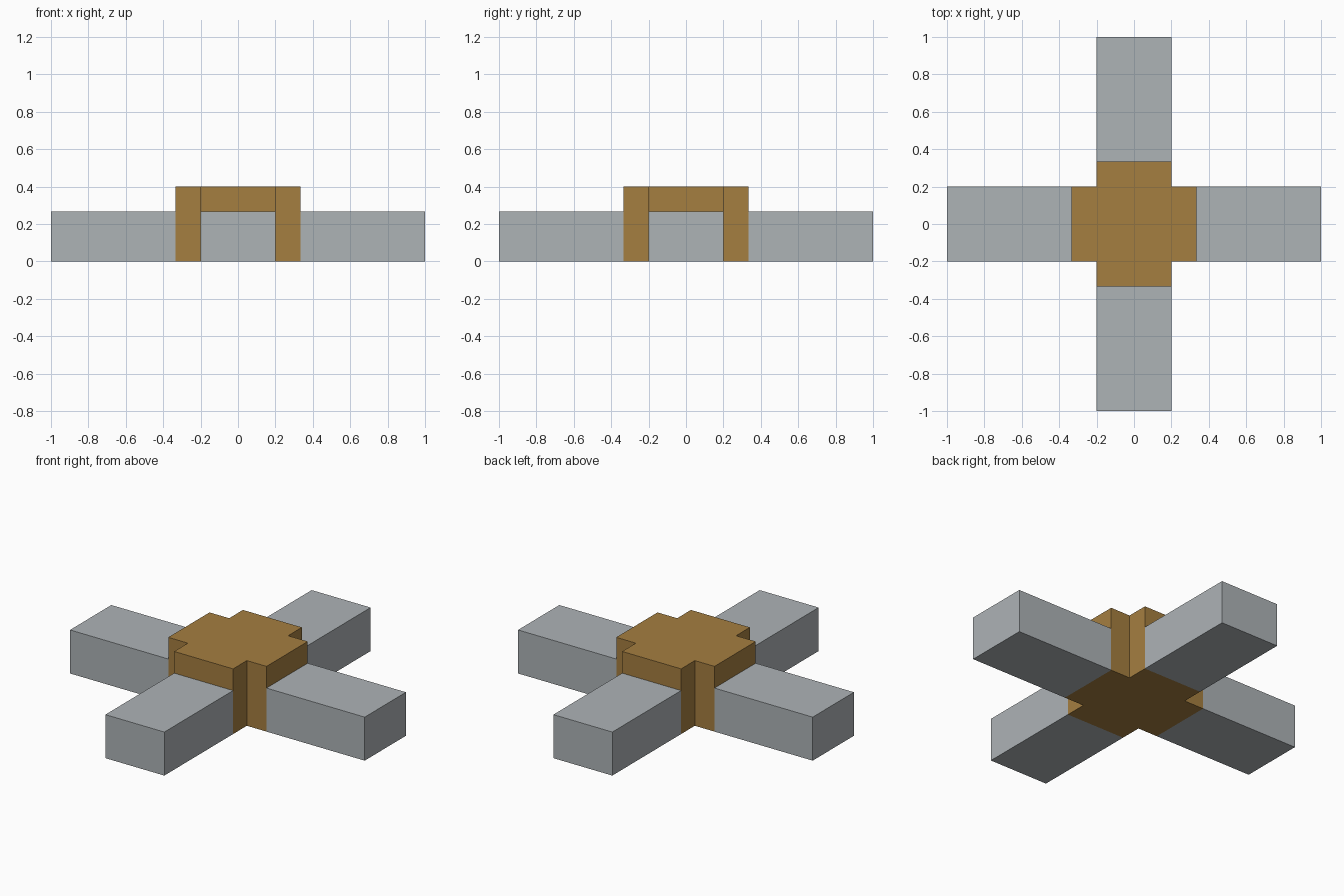
import bpy, bmesh, math
from mathutils import Matrix

cube = bpy.data.objects.get("Cube")
if cube:
    bpy.data.objects.remove(cube, do_unlink=True)

HALF = 0.2        # half width of every arm
HUB = 1 / 3       # reach of the hub
HUB_H = 0.4
ARM_H = 0.267


def material(name, rgb):
    m = bpy.data.materials.new(name)
    m.use_nodes = True
    m.diffuse_color = (*rgb, 1)
    m.node_tree.nodes["Principled BSDF"].inputs["Base Color"].default_value = (*rgb, 1)
    return m


def prism(name, outline, height, mat, turn=0.0, open_end=False):
    """Extrude a flat outline upward from the ground, then turn it about z."""
    bm = bmesh.new()
    base = bm.faces.new([bm.verts.new((x, y, 0)) for x, y in outline])
    ext = bmesh.ops.extrude_face_region(bm, geom=[base], use_keep_orig=True)
    top = [v for v in ext["geom"] if isinstance(v, bmesh.types.BMVert)]
    bmesh.ops.translate(bm, verts=top, vec=(0, 0, height))
    bmesh.ops.recalc_face_normals(bm, faces=bm.faces[:])
    if open_end:  # the inner end butts against the hub
        inner = [f for f in bm.faces if f.normal.x < -0.9]
        bmesh.ops.delete(bm, geom=inner, context='FACES')
    bmesh.ops.rotate(bm, verts=bm.verts[:], cent=(0, 0, 0),
                     matrix=Matrix.Rotation(turn, 3, 'Z'))
    mesh = bpy.data.meshes.new(name)
    bm.to_mesh(mesh)
    bm.free()
    mesh.materials.append(mat)
    obj = bpy.data.objects.new(name, mesh)
    bpy.context.collection.objects.link(obj)
    return obj


brown = material("ochre_brown", (0.375, 0.21, 0.051))
grey = material("light_grey", (0.42, 0.451, 0.471))

# Plus-shaped hub: one quarter of the outline repeated four times
quarter = [(HUB, -HALF), (HUB, HALF), (HALF, HALF)]
plus = []
for i in range(4):
    c, s = round(math.cos(i * math.pi / 2)), round(math.sin(i * math.pi / 2))
    plus += [(c * x - s * y, s * x + c * y) for x, y in quarter]
prism("hub", plus, HUB_H, brown)

# Four arms
bar = [(HUB, -HALF), (1, -HALF), (1, HALF), (HUB, HALF)]
for i, side in enumerate(("left", "back", "right", "front")):
    prism(side + "_arm", bar, ARM_H, grey, i * math.pi / 2, open_end=True)
